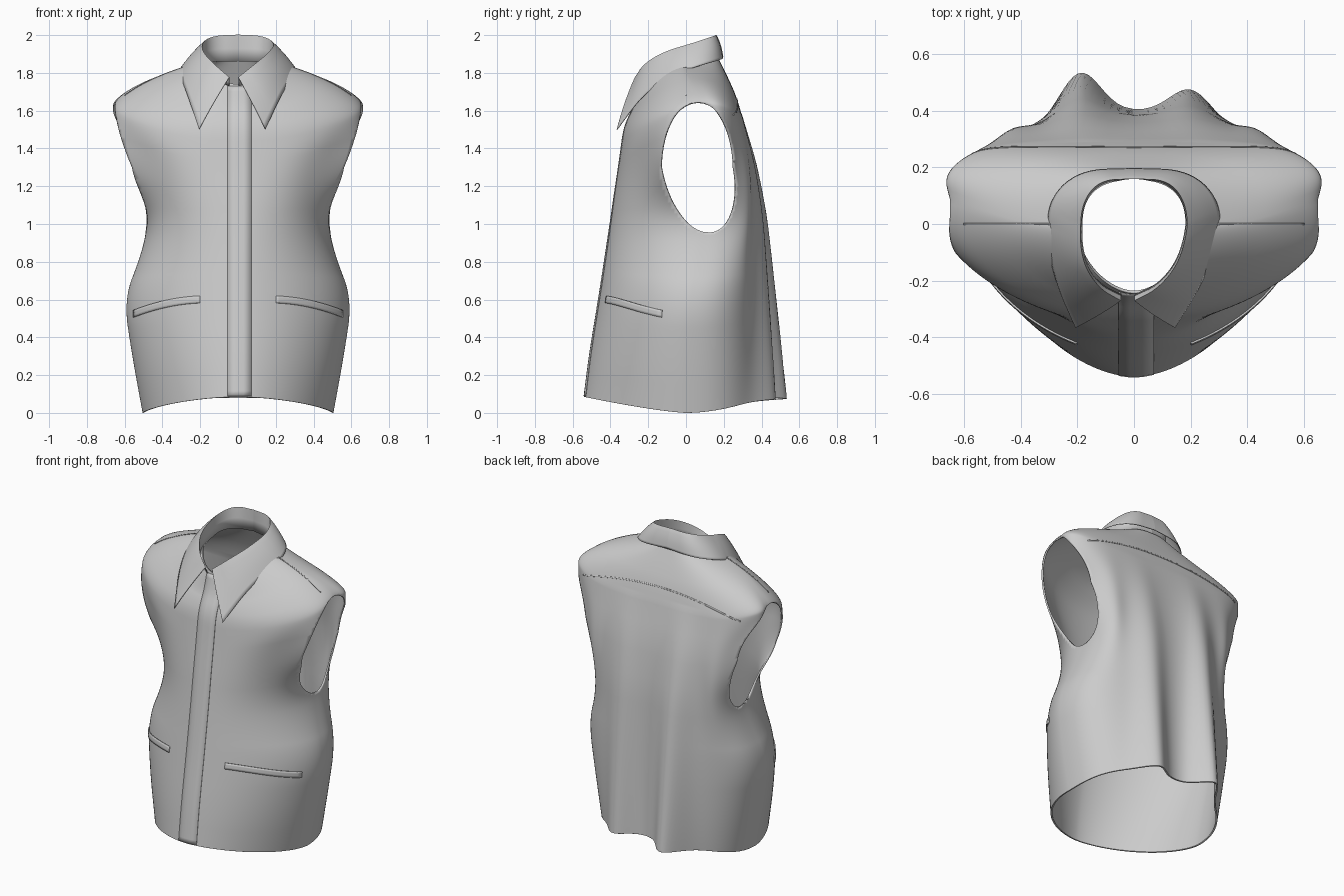
import bpy, bmesh, math
from mathutils import Vector
from mathutils.bvhtree import BVHTree

cube = bpy.data.objects.get("Cube")
if cube:
    bpy.data.objects.remove(cube)

cloth = bpy.data.materials.new("grey_cloth")
cloth.use_nodes = True
GREY = (0.6, 0.6, 0.6, 1)
cloth.diffuse_color = GREY
cloth.node_tree.nodes["Principled BSDF"].inputs["Base Color"].default_value = GREY


def finish(name, bm, thickness, offset=-1):
    """Turn a bmesh into a smooth shaded cloth object."""
    mesh = bpy.data.meshes.new(name)
    bm.to_mesh(mesh)
    bm.free()
    ob = bpy.data.objects.new(name, mesh)
    bpy.context.collection.objects.link(ob)
    mesh.materials.append(cloth)
    bpy.ops.object.select_all(action="DESELECT")
    ob.select_set(True)
    bpy.context.view_layer.objects.active = ob
    bpy.ops.object.shade_smooth_by_angle(angle=math.radians(40))
    mod = ob.modifiers.new("cloth_thickness", "SOLIDIFY")
    mod.thickness = thickness
    mod.offset = offset


def grid(rows, closed=False):
    """Skin rows of points with quads."""
    bm = bmesh.new()
    vs = [[bm.verts.new(p) for p in row] for row in rows]
    n = len(rows[0])
    for a, b in zip(vs, vs[1:]):
        for i in range(n if closed else n - 1):
            k = (i + 1) % n
            bm.faces.new((a[i], a[k], b[k], b[i]))
    return bm


def chaikin(points, times):
    """Round a polyline by cutting its corners, keeping both ends."""
    pts = [Vector(p) for p in points]
    for _ in range(times):
        out = [pts[0]]
        for a, b in zip(pts, pts[1:]):
            out += [a.lerp(b, 0.25), a.lerp(b, 0.75)]
        pts = out + [pts[-1]]
    return pts


def power(v, e):
    return math.copysign(abs(v) ** e, v)


def bump(v, centre, width):
    return math.exp(-((v - centre) / width) ** 2)


# Body rings: half width, front y, back y, middle y, front z, side z, back z, squareness
RINGS = [
    (.505, -.54, .40, 0, .085, 0, .08, 2.5),
    (.56, -.51, .395, 0, .32, .3, .32, 2.5),
    (.605, -.46, .39, .02, .62, .6, .62, 2.5),
    (.515, -.425, .385, .07, .85, .83, .85, 2.8),
    (.475, -.402, .38, .1, 1.0, 1.0, 1.02, 3.2),
    (.485, -.382, .365, .1, 1.14, 1.2, 1.18, 3.6),
    (.535, -.362, .345, .1, 1.27, 1.4, 1.34, 3.8),
    (.645, -.345, .305, .09, 1.39, 1.61, 1.53, 3.5),
    (.645, -.332, .295, .09, 1.49, 1.66, 1.58, 3.5),
    (.54, -.308, .265, .05, 1.56, 1.735, 1.68, 3.2),
    (.38, -.275, .225, 0, 1.62, 1.80, 1.77, 3),
    (.2, -.245, .175, -.02, 1.74, 1.86, 1.87, 2.6),
]


def body_point(ring, angle):
    w, front, back, mid, zf, zs, zb, square = ring
    s, c = math.sin(angle), math.cos(angle)
    n = 1.75 + (square - 2.5) * 0.45 if c > 0 else square
    x = w * power(s, 2 / n)
    depth = abs(c) ** (2 / n)
    z = zs + ((zf if c > 0 else zb) - zs) * abs(c) ** 1.5
    y = mid + ((front if c > 0 else back) - mid) * depth
    # The cloth flares outward around each armhole
    x += math.copysign(.15, x) * bump(depth, .3, .3) * bump(z, 1.34, .2)
    if c < 0:
        # Hanging folds on the back, and a bulge behind each armhole
        hang = max(0, 1 - z / 1.6)
        y += hang * (.155 * bump(x, -.19, .1) + .095 * bump(x, .2, .1))
        y += .055 * bump(abs(x), .46, .08) * bump(z, 1.08, .25) * depth
    return Vector((x, y, z))


STEPS = 180
angles = [2 * math.pi * i / STEPS for i in range(STEPS)]
body = grid([[body_point(r, a) for a in angles] for r in chaikin(RINGS, 4)], True)


# Armholes: egg shaped openings seen from the side
def egg_mid(z):
    return .06 + .06 * max(0, 1.3 - z) / .345


def egg(p):
    return Vector(((p.y - egg_mid(p.z)) / .195, (p.z - 1.3) / .345))


full_tree = BVHTree.FromBMesh(body)
bmesh.ops.delete(body, context="FACES", geom=[
    f for f in body.faces if egg(f.calc_center_median()).length < 1])
for v in body.verts:
    q = egg(v.co)
    if v.is_boundary and 0.6 < q.length < 1.4 and abs(v.co.x) > 0.3:
        q.normalize()
        z = 1.3 + q.y * .345
        y = egg_mid(z) + q.x * .195
        side = math.copysign(1, v.co.x)
        hit = full_tree.ray_cast(Vector((2 * side, y, z)), Vector((-side, 0, 0)))[0]
        near = hit and abs(hit.x - v.co.x) < 0.08
        v.co = (hit.x if near else v.co.x, y, z)
tree = BVHTree.FromBMesh(body)
finish("vest_body", body, 0.01)


# Strips laid on the cloth by projecting a path along a direction
def strip(name, path, across, direction, lift):
    d = Vector(direction)
    rows = []
    for p in path:
        row = []
        for k in range(4):
            o = Vector(p) + Vector(across) * (k / 3 - 0.5)
            hit, normal = tree.ray_cast(o - d * 3, d)[:2]
            if hit is None:
                break
            row.append(hit - d * lift if normal.dot(d) > 0 else hit + normal * lift)
        if len(row) == 4:
            rows.append(row)
    bm = grid(rows)
    bm.normal_update()
    if sum(f.normal.dot(d) for f in bm.faces) > 0:
        bmesh.ops.reverse_faces(bm, faces=bm.faces[:])
    finish(name, bm, lift)


def span(a, b, n):
    return [a + (b - a) * i / n for i in range(n + 1)]


FRONT, BACK, DOWN = (0, 1, 0), (0, -1, 0), (0, 0, -1)
strip("button_placket", [(.008, 0, z) for z in span(.088, 1.73, 60)],
      (.125, 0, 0), FRONT, .003)
strip("back_yoke_seam", [(x, 0, 1.66 - .25 * x * x) for x in span(-.57, .57, 50)],
      (0, 0, .008), BACK, .002)
for side, label in ((1, "left"), (-1, "right")):
    # Welt pockets, sloping down toward the side seams
    strip(label + "_pocket_welt",
          [(side * x, 0, .6 - .5 * (x - .2) ** 2 - .04 * (x - .2)) for x in span(.2, .55, 24)],
          (0, 0, .038), FRONT, .006)
    strip(label + "_shoulder_seam", [(side * x, 0, 1.5) for x in span(.29, .6, 20)],
          (0, .006, 0), DOWN, .002)

# Collar: from the hidden stand, up over the fold line, down to the pointed leaf edge
FOLD = [(.025, -.27, 1.775), (.11, -.225, 1.845), (.18, -.12, 1.91),
        (.195, .05, 1.96), (.13, .155, 1.995), (0, .16, 2.0)]
EDGE = [(.175, -.365, 1.5), (.25, -.225, 1.69), (.305, -.06, 1.795),
        (.3, .09, 1.845), (.19, .19, 1.87), (0, .195, 1.885)]
STAND = [(.025, -.25, 1.73), (.11, -.21, 1.77), (.175, -.11, 1.81),
         (.19, .05, 1.85), (.13, .14, 1.86), (0, .165, 1.86)]


def whole(points):
    """Mirror a half line across the middle, shifting the front toward the opening."""
    half = chaikin(points, 4)
    both = [Vector((-p.x, p.y, p.z)) for p in half] + half[-2::-1]
    for p in both:
        p.x -= .025 * max(0, -p.y / .3)
    return both


fold, edge, stand = whole(FOLD), whole(EDGE), whole(STAND)
rows = [stand, [a.lerp(b, 0.5) for a, b in zip(stand, fold)], fold]
for t in span(0.1, 1, 9):
    row = []
    for a, b in zip(fold, edge):
        p = a.lerp(b, t)
        outward = Vector((p.x, p.y, 0.15)).normalized()
        row.append(p + outward * .006 * math.sin(math.pi * t))
    rows.append(row)
finish("collar", grid(rows), 0.005, 0)
